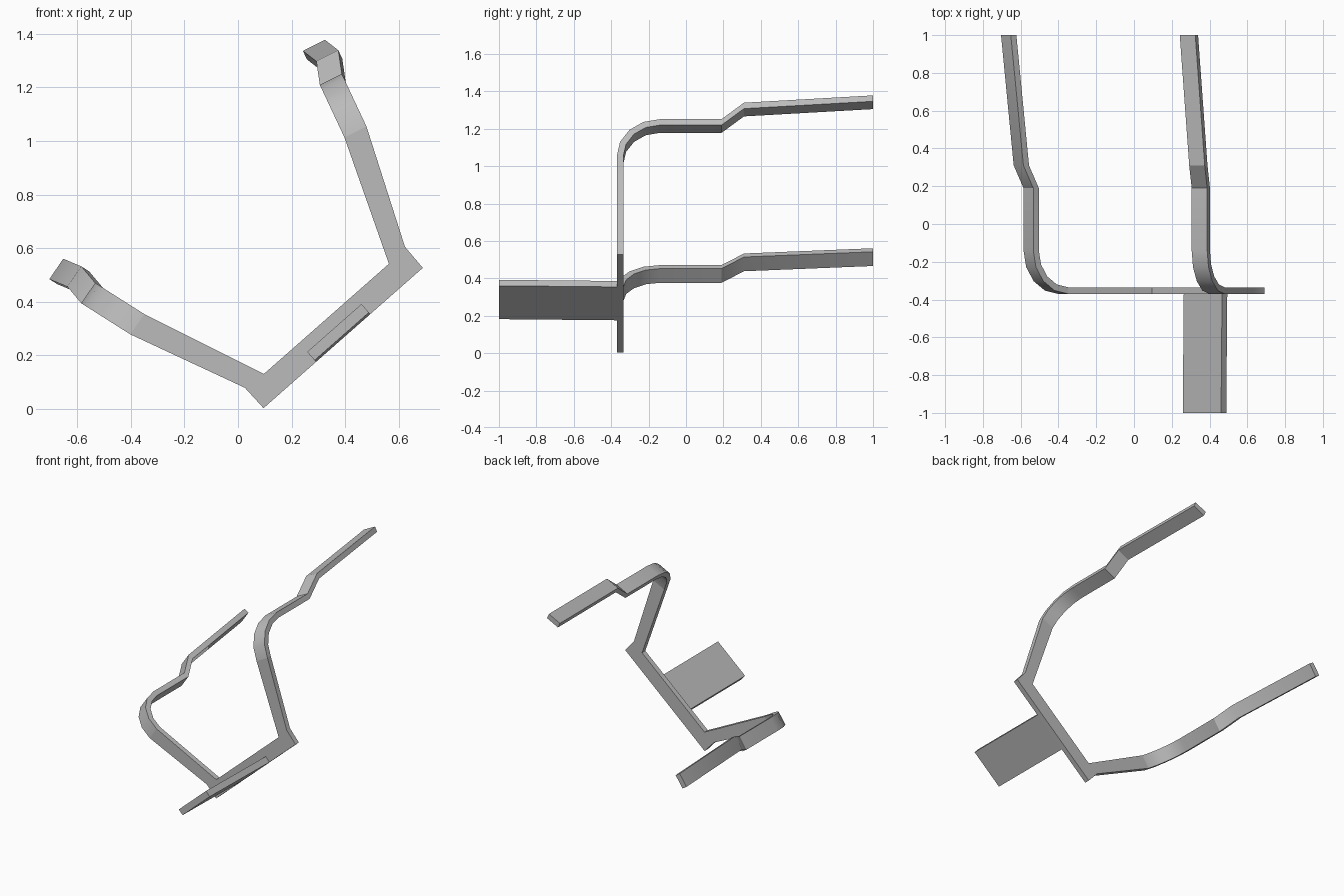
import bpy, bmesh, math
from mathutils import Vector

cube = bpy.data.objects.get("Cube")
if cube:
    bpy.data.objects.remove(cube)

grey = bpy.data.materials.new("plain grey")
grey.use_nodes = True
grey.diffuse_color = (0.5, 0.5, 0.5, 1)
grey.node_tree.nodes["Principled BSDF"].inputs["Base Color"].default_value = (0.5, 0.5, 0.5, 1)

# Tilted frame: u runs along the base bar, n across it
CENTRE = Vector((0.3925, 0, 0.265))
U = Vector((0.7505, 0, 0.661))
N = Vector((-0.661, 0, 0.7505))
FRONT, THICK = -0.37, 0.035


def place(u, n, y):
    return CENTRE + U * u + N * n + Vector((0, y, 0))


def loft(name, sections):
    """Skin a row of matching closed sections and cap both ends."""
    bm = bmesh.new()
    rings = [[bm.verts.new(p) for p in sec] for sec in sections]
    count = len(rings[0])
    for a, b in zip(rings, rings[1:]):
        for i in range(count):
            j = (i + 1) % count
            bm.faces.new((a[i], a[j], b[j], b[i]))
    bm.faces.new(rings[0])
    bm.faces.new(rings[-1])
    bmesh.ops.recalc_face_normals(bm, faces=bm.faces)
    mesh = bpy.data.meshes.new(name)
    bm.to_mesh(mesh)
    bm.free()
    mesh.materials.append(grey)
    obj = bpy.data.objects.new(name, mesh)
    bpy.context.collection.objects.link(obj)
    bpy.ops.object.select_all(action='DESELECT')
    bpy.context.view_layer.objects.active = obj
    obj.select_set(True)
    bpy.ops.object.shade_smooth_by_angle(angle=math.radians(30))
    return obj


# Flat bracket: base bar with two splayed uprights
OUTER, INNER = (0.587, 0.535), (0.498, 0.558)
half = [(0.396, 0), (0.398, 0.103), OUTER, INNER, (0.311, 0.095)]
outline = half + [(-u, n) for u, n in reversed(half)]
loft("bracket_plate", [[place(u, n, y) for u, n in outline]
                       for y in (FRONT, FRONT + THICK)])


# Arms: rounded bend backwards, a step, then a long sloping tail
def arm(name, side, step, tail):
    d = (U * side * 0.28 + N * 0.96).normalized()
    edges = [place(side * u, n, 0) for u, n in (OUTER, INNER)]
    rise, depth = 0.217, 0.23
    sections = []
    for k in range(5):
        t = math.radians(22.5 * k)
        ring = []
        for inset, order in ((0, edges), (THICK, edges[::-1])):
            s = (rise - inset) * math.sin(t)
            y = FRONT + depth - (depth - inset) * math.cos(t)
            ring += [e + d * s + Vector((0, y, 0)) for e in order]
        sections.append(ring)
    for y, (dx, dz) in ((0.19, (0, 0)), (0.31, step), (1.0, tail)):
        sections.append([Vector((p.x + dx, y, p.z + dz)) for p in sections[-1]])
    loft(name, sections)


arm("left_arm", 1, (-0.013, 0.088), (-0.05, 0.039))
arm("right_arm", -1, (-0.052, 0.062), (-0.067, 0.028))

# Flat tab reaching forward from the base bar
loft("front_tab", [[place(u, n + lift, y) for u, n in
                    ((-0.135, 0), (0.135, 0), (0.135, 0.042), (-0.135, 0.042))]
                   for y, lift in ((-1.0, 0.008), (FRONT, 0))])
